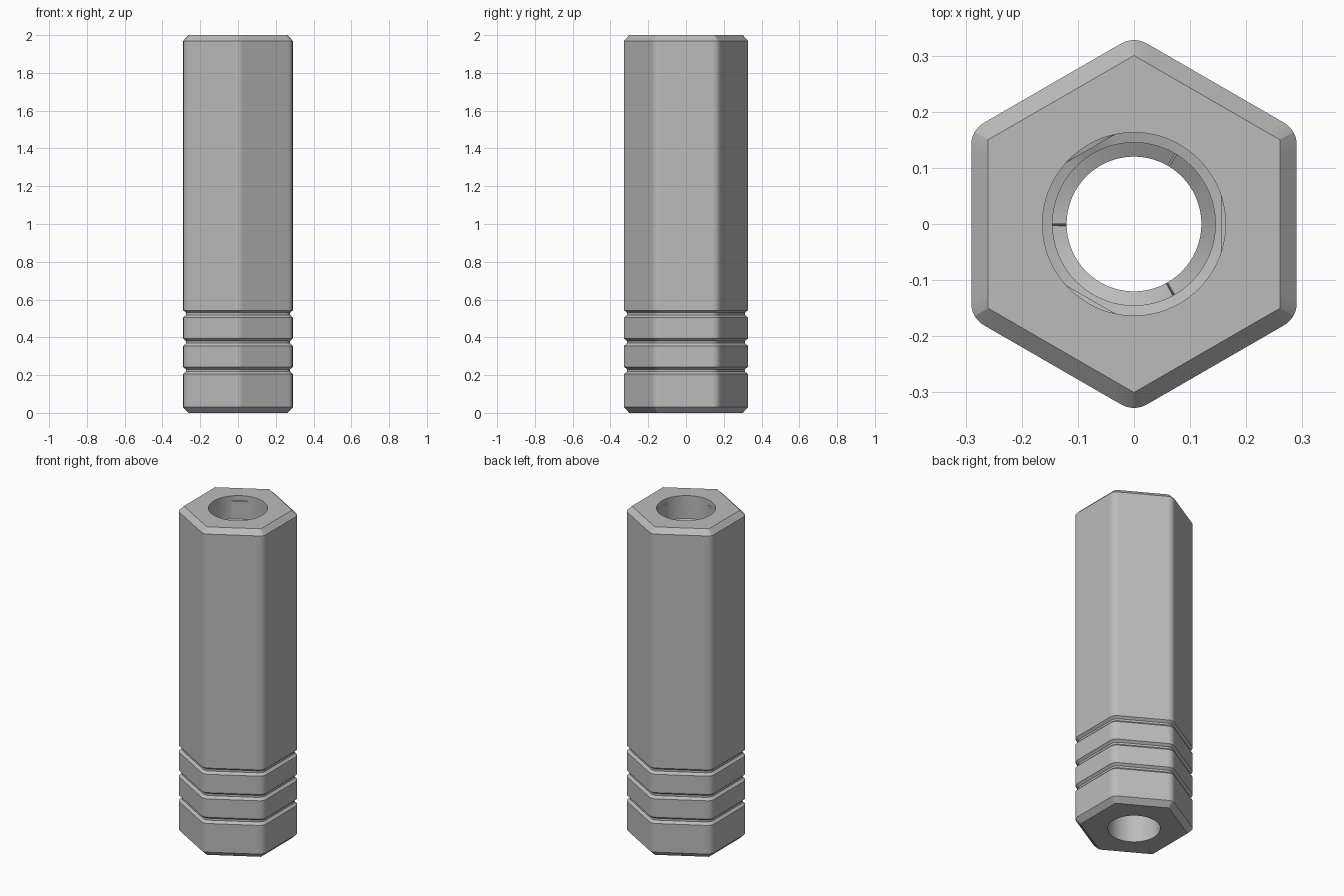
import bpy, bmesh
from math import cos, sin, tan, atan, sqrt, pi, radians

cube = bpy.data.objects.get("Cube")
if cube:
    bpy.data.objects.remove(cube, do_unlink=True)

SEGMENTS = 240
APOTHEM = 0.29
CORNER = 0.045


def fold(a, period, centre=0.0):
    """Signed angle from the nearest repeat of centre."""
    return (a - centre + period / 2) % period - period / 2


def hexagon(apothem):
    return lambda a: apothem / cos(fold(a, pi / 3))


def rounded_hexagon(apothem, rad=CORNER):
    c = (apothem - rad) / cos(pi / 6)
    tangent = atan((apothem - rad) * tan(pi / 6) / apothem)

    def radius(a):
        d = fold(a, pi / 3)
        if abs(d) <= tangent:
            return apothem / cos(d)
        t = fold(a, pi / 3, pi / 6)
        return c * cos(t) + sqrt(rad ** 2 - (c * sin(t)) ** 2)
    return radius


def circle(r):
    return lambda a: r


def three_flats(r, apothem):
    return lambda a: min(r, apothem / cos(fold(a, 2 * pi / 3)))


def ramp(z, rise):
    """Three helical ramps, each ending in a step."""
    return lambda a: z + rise * ((a - pi / 3) % (2 * pi / 3)) / (2 * pi / 3)


def level(z):
    return lambda a: z


# Outside, from bottom to top
body = rounded_hexagon(APOTHEM)
groove = rounded_hexagon(APOTHEM - 0.014)
rings = [(hexagon(0.26), level(0)), (body, level(0.03))]
for z in (0.205, 0.355, 0.505):
    rings += [(body, level(z)), (groove, level(z + 0.014)),
              (groove, level(z + 0.026)), (body, level(z + 0.038))]
rings += [(body, level(1.97)), (hexagon(0.26), level(2))]

# Bore, from top to bottom: mouth, keyed seat, ramped collar, lower bore
mouth, seat = circle(0.163), three_flats(0.163, 0.155)
bore, collar = circle(0.145), circle(0.12)
rings += [(mouth, level(2)), (mouth, level(1.97)), (seat, level(1.968)),
          (seat, level(1.86)), (bore, level(1.855)),
          (bore, ramp(1.6, 0.1)), (collar, ramp(1.59, 0.1)),
          (collar, level(1.3)), (bore, level(1.29)), (bore, level(0))]

# Closed tube through all rings
bm = bmesh.new()
loops = []
for radius, height in rings:
    loop = []
    for i in range(SEGMENTS):
        a = 2 * pi * i / SEGMENTS
        r = radius(a)
        loop.append(bm.verts.new((r * cos(a), r * sin(a), height(a))))
    loops.append(loop)
for lower, upper in zip(loops, loops[1:] + loops[:1]):
    for i in range(SEGMENTS):
        j = (i + 1) % SEGMENTS
        bm.faces.new((lower[i], lower[j], upper[j], upper[i]))
bmesh.ops.remove_doubles(bm, verts=bm.verts, dist=1e-5)
bmesh.ops.recalc_face_normals(bm, faces=bm.faces)

mesh = bpy.data.meshes.new("hex_handle")
bm.to_mesh(mesh)
bm.free()
handle = bpy.data.objects.new("hex_handle", mesh)
bpy.context.collection.objects.link(handle)

# Plain grey
grey = bpy.data.materials.new("grey")
grey.use_nodes = True
colour = (0.5, 0.5, 0.5, 1)
grey.diffuse_color = colour
grey.node_tree.nodes["Principled BSDF"].inputs["Base Color"].default_value = colour
mesh.materials.append(grey)

bpy.ops.object.select_all(action='DESELECT')
handle.select_set(True)
bpy.context.view_layer.objects.active = handle
bpy.ops.object.shade_smooth_by_angle(angle=radians(20))
